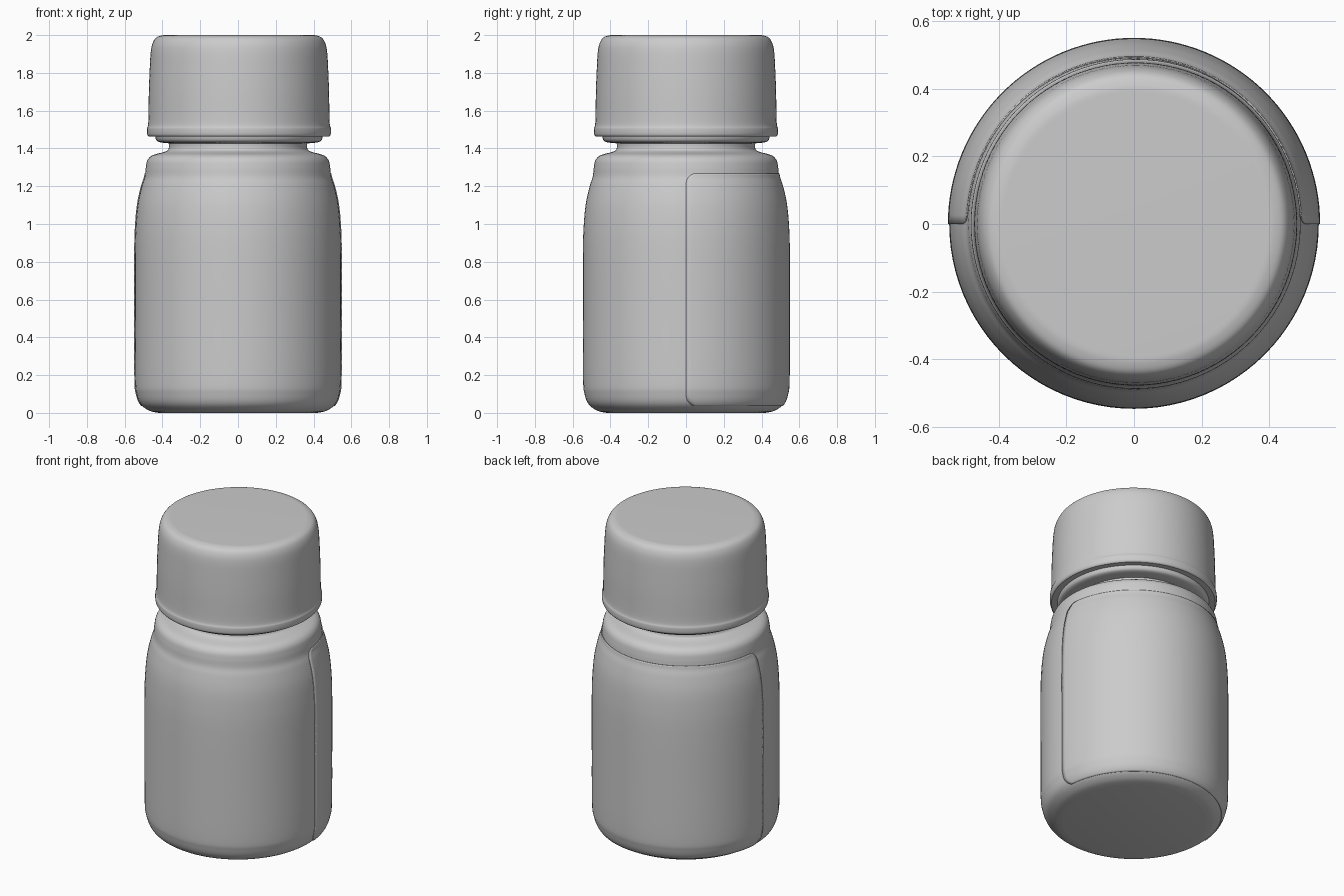
import bpy, bmesh, math
from mathutils import Vector

if "Cube" in bpy.data.objects:
    bpy.data.objects.remove(bpy.data.objects["Cube"], do_unlink=True)

grey = bpy.data.materials.new("plain grey")
grey.use_nodes = True
colour = (0.6, 0.6, 0.6, 1)
grey.diffuse_color = colour
grey.node_tree.nodes["Principled BSDF"].inputs["Base Color"].default_value = colour


def smooth_profile(points, steps=6):
    """Round a (radius, height) outline with a Catmull-Rom curve."""
    pts = [Vector(p) for p in points]
    pts = [pts[0]] + pts + [pts[-1]]
    out = []
    for a, b, c, d in zip(pts, pts[1:], pts[2:], pts[3:]):
        for i in range(steps):
            t = i / steps
            out.append(0.5 * (2 * b + (c - a) * t + (2 * a - 5 * b + 4 * c - d) * t**2
                              + (3 * b - a - 3 * c + d) * t**3))
    return out + [pts[-1]]


def finish(name, bm, angle):
    bmesh.ops.recalc_face_normals(bm, faces=bm.faces)
    mesh = bpy.data.meshes.new(name)
    bm.to_mesh(mesh)
    bm.free()
    mesh.materials.append(grey)
    obj = bpy.data.objects.new(name, mesh)
    bpy.context.collection.objects.link(obj)
    bpy.ops.object.select_all(action='DESELECT')
    obj.select_set(True)
    bpy.context.view_layer.objects.active = obj
    bpy.ops.object.shade_smooth_by_angle(angle=math.radians(angle))
    return obj


def lathe(name, profile, segments=96):
    """Turn an outline about z and close both ends with flat discs."""
    bm = bmesh.new()
    rings = []
    for r, z in profile:
        rings.append([bm.verts.new((r * math.cos(a), r * math.sin(a), z))
                      for a in (math.tau * i / segments for i in range(segments))])
    for low, high in zip(rings, rings[1:]):
        for i in range(segments):
            j = (i + 1) % segments
            bm.faces.new((low[i], low[j], high[j], high[i]))
    bm.faces.new(rings[0][::-1])
    bm.faces.new(rings[-1])
    return finish(name, bm, 40)


# Bottle body with rounded base, shoulder bead and neck
body = smooth_profile([(0.42, 0), (0.47, 0.012), (0.515, 0.045), (0.537, 0.1), (0.545, 0.18),
                       (0.546, 0.5), (0.546, 0.85), (0.541, 1.0), (0.53, 1.11), (0.51, 1.2),
                       (0.494, 1.25), (0.488, 1.3), (0.478, 1.34), (0.45, 1.365),
                       (0.39, 1.382), (0.367, 1.4), (0.367, 1.45)])
lathe("bottle_body", body)

# Tamper ring below the cap
ring = smooth_profile([(0.34, 1.425), (0.38, 1.428), (0.42, 1.433), (0.438, 1.445), (0.445, 1.475)], 4)
lathe("tamper_ring", ring).location.x = 0.005

# Cap with flared rim and rounded top edge
cap = [Vector((0.44, 1.463))] + smooth_profile(
    [(0.478, 1.463), (0.486, 1.475), (0.487, 1.505), (0.48, 1.54), (0.477, 1.7), (0.472, 1.83),
     (0.467, 1.91), (0.458, 1.955), (0.44, 1.985), (0.41, 1.998), (0.38, 2.0)])
lathe("cap", cap).location.x = 0.005

# Thin label wrapped round the back half, with rounded corners
bottom, top, corner, columns = 0.035, 1.27, 0.06, 64
bm = bmesh.new()
rows = []
for r, z in (p for p in body if bottom <= p.y <= top):
    gap = corner - min(corner, z - bottom, top - z)
    inset = (corner - math.sqrt(corner**2 - gap**2)) / r
    rows.append([bm.verts.new((r * math.cos(a), r * math.sin(a), z))
                 for a in (inset + (math.pi - 2 * inset) * i / columns for i in range(columns + 1))])
for low, high in zip(rows, rows[1:]):
    for i in range(columns):
        bm.faces.new((low[i], low[i + 1], high[i + 1], high[i]))
label = finish("back_label", bm, 40)
# Make the sheet face outward before giving it thickness
if sum(f.normal.y for f in label.data.polygons) < 0:
    label.data.flip_normals()
shell = label.modifiers.new("paper thickness", 'SOLIDIFY')
shell.thickness = 0.004
shell.offset = 1
